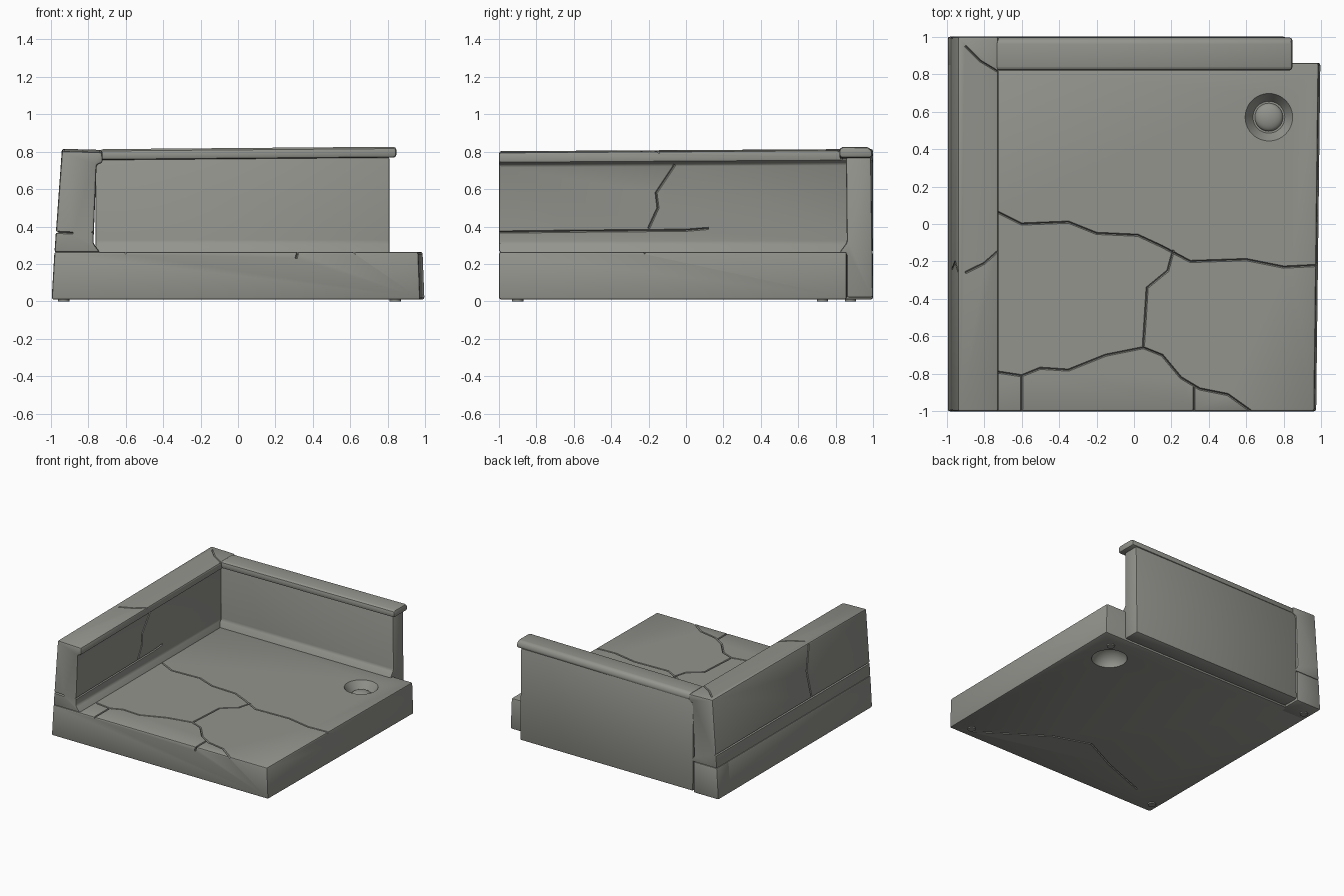
import bpy, bmesh, math
from mathutils import Vector

old = bpy.data.objects.get("Cube")
if old:
    bpy.data.objects.remove(old, do_unlink=True)

stone = bpy.data.materials.new("weathered_grey_stone")
stone.use_nodes = True
colour = (0.29, 0.295, 0.265, 1)
stone.diffuse_color = colour
bsdf = stone.node_tree.nodes["Principled BSDF"]
bsdf.inputs["Base Color"].default_value = colour
bsdf.inputs["Roughness"].default_value = 0.9


def activate(ob):
    bpy.ops.object.select_all(action='DESELECT')
    ob.select_set(True)
    bpy.context.view_layer.objects.active = ob


def finish_mesh(name, bm):
    bmesh.ops.recalc_face_normals(bm, faces=bm.faces)
    mesh = bpy.data.meshes.new(name)
    bm.to_mesh(mesh)
    bm.free()
    ob = bpy.data.objects.new(name, mesh)
    bpy.context.collection.objects.link(ob)
    mesh.materials.append(stone)
    return ob


def bevel(ob, width):
    mod = ob.modifiers.new("worn_edges", 'BEVEL')
    mod.width = width
    mod.segments = 2
    mod.limit_method = 'ANGLE'
    mod.angle_limit = math.radians(25)
    activate(ob)
    bpy.ops.object.modifier_apply(modifier=mod.name)


def prism(name, profile, axis, start, end, rise=0, flare=0, width=0.012):
    """Extrude a (u, z) profile along x or y, with a gentle rise in height."""
    bm = bmesh.new()
    rings = []
    for t in (start, end):
        lift = rise if t == end else 0
        ring = []
        for u, z in profile:
            p = (t, u, z + lift * (z > 0.5))
            if axis == 'Y':
                p = (u + (flare * t if u > 0 else 0), t, p[2])
            ring.append(bm.verts.new(p))
        rings.append(ring)
        bm.faces.new(ring)
    n = len(profile)
    for i in range(n):
        j = (i + 1) % n
        bm.faces.new((rings[0][i], rings[0][j], rings[1][j], rings[1][i]))
    ob = finish_mesh(name, bm)
    bevel(ob, width)
    return ob


def cut(ob, cutter):
    mod = ob.modifiers.new("cut", 'BOOLEAN')
    mod.operation = 'DIFFERENCE'
    mod.solver = 'EXACT'
    mod.object = cutter
    cutter.hide_render = True
    activate(ob)
    bpy.ops.object.modifier_apply(modifier=mod.name)
    bpy.data.objects.remove(cutter, do_unlink=True)


def crack(ob, points, normal, width=0.012, depth=0.014):
    """Carve a V-shaped groove along a path lying on a surface."""
    n = Vector(normal).normalized()
    pts = [Vector(p) for p in points]
    bm = bmesh.new()
    rings = []
    for i, p in enumerate(pts):
        run = (pts[min(i + 1, len(pts) - 1)] - pts[max(i - 1, 0)]).normalized()
        side = run.cross(n).normalized() * width * 0.75
        rings.append([bm.verts.new(q) for q in
                      (p + side + n * 0.006, p - side + n * 0.006, p - n * depth)])
    for a, b in zip(rings, rings[1:]):
        for i in range(3):
            j = (i + 1) % 3
            bm.faces.new((a[i], a[j], b[j], b[i]))
    bm.faces.new(rings[0])
    bm.faces.new(rings[-1])
    cut(ob, finish_mesh("crack_cutter", bm))


def round_solid(name, place, r1, r2, height):
    bm = bmesh.new()
    bmesh.ops.create_cone(bm, cap_ends=True, segments=40, radius1=r1, radius2=r2, depth=height)
    bmesh.ops.translate(bm, verts=bm.verts, vec=place)
    return finish_mesh(name, bm)


def dome_solid(name, place, radius, flat):
    bm = bmesh.new()
    bmesh.ops.create_uvsphere(bm, u_segments=40, v_segments=20, radius=radius)
    bmesh.ops.scale(bm, verts=bm.verts, vec=(1, 1, flat))
    bmesh.ops.translate(bm, verts=bm.verts, vec=place)
    return finish_mesh(name, bm)


UP, TOP = (0, 0, 1), 0.265

# Floor slab and the lower corner block behind it
floor = prism("floor_slab", [(-0.995, 0.01), (-0.98, TOP), (0.975, TOP), (0.985, 0.01)],
              'Y', -1, 0.86, flare=0.012)
corner = prism("lower_corner_block", [(-0.995, 0.01), (-0.98, TOP), (-0.765, TOP), (-0.765, 0.01)],
               'Y', 0.8, 1)

# Side wall with its overhanging cap, leaning outwards at the foot
side = prism("side_wall", [(-0.98, 0.262), (-0.94, 0.803), (-0.725, 0.797), (-0.722, 0.742),
                           (-0.755, 0.728), (-0.772, 0.31), (-0.735, 0.262)],
             'Y', -1, 1, rise=0.012)

# Back wall and rounded cap
back = prism("back_wall", [(0.855, 0.77), (0.86, 0.315), (0.82, 0.262), (0.86, 0.25),
                           (0.86, 0.02), (1, 0.02), (0.99, 0.77)],
             'X', -0.762, 0.81)
cap = prism("back_wall_cap", [(0.82, 0.755), (0.82, 0.806), (0.84, 0.813), (0.975, 0.813),
                              (0.996, 0.79), (0.996, 0.755)],
            'X', -0.735, 0.845, rise=0.013, width=0.015)

# Drain: funnel above, hollow below, domed plug in the middle
drain = (0.72, 0.57)
cut(floor, round_solid("funnel_cutter", (*drain, 0.235), 0.085, 0.13, 0.07))
cut(floor, dome_solid("hollow_cutter", (*drain, 0), 0.135, 0.85))
dome_solid("drain_plug", (*drain, 0.2), 0.075, 0.45)

# Floor cracks
floor_cracks = [
    [(-0.74, 0.07), (-0.6, 0), (-0.35, 0.01), (-0.2, -0.05), (0.02, -0.06), (0.15, -0.12),
     (0.3, -0.2), (0.6, -0.19), (0.8, -0.23), (1, -0.22)],
    [(-0.73, -0.79), (-0.6, -0.81), (-0.5, -0.77), (-0.35, -0.78), (-0.15, -0.7), (0.05, -0.66),
     (0.15, -0.7), (0.25, -0.82), (0.35, -0.88), (0.5, -0.91), (0.64, -1.01)],
    [(0.21, -0.14), (0.18, -0.25), (0.07, -0.34), (0.06, -0.5), (0.05, -0.65)],
    [(-0.6, -0.81), (-0.6, -1.01)],
    [(0.32, -0.87), (0.32, -1.01)],
]
for path in floor_cracks:
    crack(floor, [(x, y, TOP) for x, y in path], UP)
crack(floor, [(0.32, -1, 0.27), (0.31, -1, 0.23)], (0, -1, 0))

# Underside crack
crack(floor, [(0.8, -0.93, 0.01), (0.3, -0.6, 0.01), (0, -0.5, 0.01), (-0.3, -0.65, 0.01),
              (-0.7, -0.8, 0.01)], (0, 0, -1))


# Side wall joints and cracks
def outer(y, z):
    return (-0.98 + (z - 0.262) * 0.074, y, z)


def inner(y, z):
    return (-0.772 + (z - 0.31) * 0.041, y, z)


crack(side, [outer(-1.01, 0.37), outer(1.01, 0.37)], (-1, 0, 0.07))
crack(side, [outer(-0.25, 0.8), outer(-0.2, 0.6), outer(-0.24, 0.38)], (-1, 0, 0.07))
crack(side, [inner(-1.01, 0.37), inner(-0.6, 0.375), inner(0, 0.38), inner(0.12, 0.39)], (1, 0, 0))
crack(side, [inner(-0.06, 0.73), inner(-0.16, 0.58), inner(-0.15, 0.5), inner(-0.2, 0.39)], (1, 0, 0))
crack(side, [(-0.9, -0.26, 0.805), (-0.8, -0.21, 0.805), (-0.72, -0.14, 0.803)], UP)
crack(side, [(-0.9, 0.95, 0.815), (-0.82, 0.87, 0.813), (-0.72, 0.81, 0.81)], UP)
crack(side, [(-0.98, -1, 0.37), (-0.88, -1, 0.365)], (0, -1, 0))

# Small feet under the corners
for x, y in [(-0.93, -0.9), (0.84, -0.9), (0.84, 0.73), (-0.93, 0.88)]:
    round_solid("foot", (x, y, 0.008), 0.03, 0.03, 0.016)

for ob in list(bpy.context.scene.objects):
    if ob.type == 'MESH' and stone.name in ob.data.materials:
        activate(ob)
        bpy.ops.object.shade_smooth_by_angle(angle=math.radians(30))
